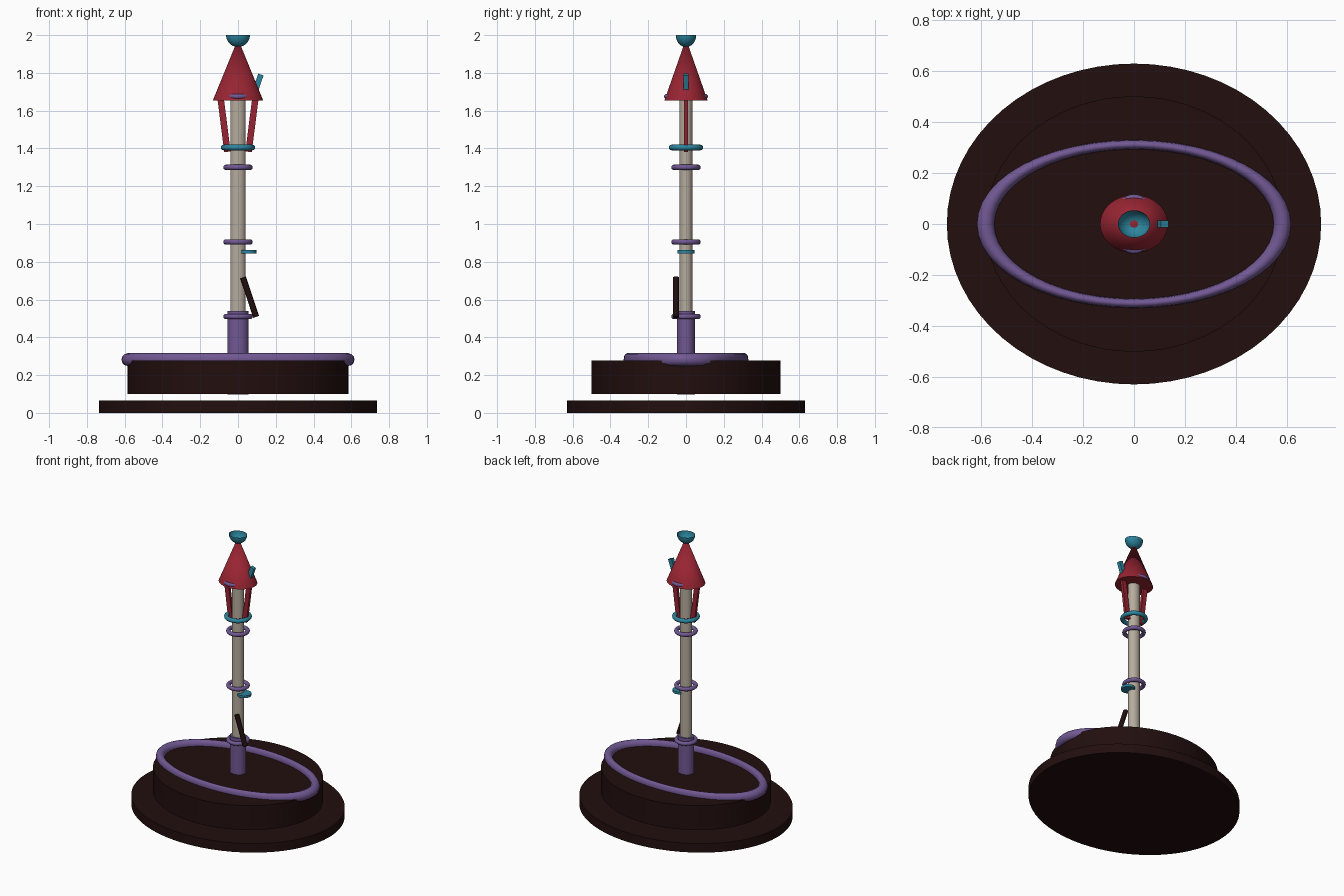
import bpy, bmesh, math
from mathutils import Vector

if "Cube" in bpy.data.objects:
    bpy.data.objects.remove(bpy.data.objects["Cube"])


def material(name, rgb):
    m = bpy.data.materials.new(name)
    m.diffuse_color = (*rgb, 1)
    m.use_nodes = True
    m.node_tree.nodes["Principled BSDF"].inputs["Base Color"].default_value = m.diffuse_color
    return m


DARK = material("dark_brown", (0.016, 0.0045, 0.0045))
RED = material("deep_red", (0.31, 0.018, 0.032))
PURPLE = material("purple", (0.165, 0.098, 0.29))
TEAL = material("teal", (0.026, 0.235, 0.34))
STONE = material("warm_stone", (0.47, 0.41, 0.34))
SQUASH = 0.857  # the round parts are slightly narrower front to back


def finish(name, mat, angle=35):
    ob = bpy.context.object
    ob.name = name
    ob.data.materials.append(mat)
    bpy.ops.object.transform_apply(location=False, rotation=False, scale=True)
    bpy.ops.object.shade_smooth_by_angle(angle=math.radians(angle))
    return ob


def drum(name, mat, r, z0, z1, squash=SQUASH, x=0, top=None, sides=64):
    bpy.ops.mesh.primitive_cone_add(vertices=sides, radius1=r, radius2=r if top is None else top,
                                    depth=z1 - z0, location=(x, 0, (z0 + z1) / 2))
    bpy.context.object.scale.y = squash
    return finish(name, mat)


def ring(name, mat, major, minor, z, sx=1, sy=1):
    bpy.ops.mesh.primitive_torus_add(major_radius=major, minor_radius=minor, major_segments=48,
                                     minor_segments=12, location=(0, 0, z))
    bpy.context.object.scale = (sx, sy, 1)
    return finish(name, mat, 60)


def bar(name, mat, a, b, wx, wy, rounded=False):
    """Box or rod running from point a to point b."""
    a, b = Vector(a), Vector(b)
    mid, d = (a + b) / 2, b - a
    if rounded:
        bpy.ops.mesh.primitive_cylinder_add(vertices=20, radius=0.5, depth=1, location=mid)
    else:
        bpy.ops.mesh.primitive_cube_add(size=1, location=mid)
    ob = bpy.context.object
    ob.scale = (wx, wy, d.length)
    ob.rotation_euler.y = math.atan2(d.x, d.z)
    return finish(name, mat)


# Stepped base and the large oval ring
drum("base_plate", DARK, 0.735, 0, 0.066)
drum("base_drum", DARK, 0.585, 0.10, 0.277)
ring("base_ring", PURPLE, 0.583, 0.034, 0.282, sy=0.535)

# Shaft
drum("lower_sleeve", PURPLE, 0.055, 0.097, 0.54, sides=32)
drum("pole", STONE, 0.041, 0.098, 1.70, sides=32)
for i, z in enumerate((0.51, 0.905, 1.30)):
    ring(f"pole_ring_{i + 1}", PURPLE, 0.064, 0.014, z)
ring("collar_ring", TEAL, 0.076, 0.015, 1.405)

# Small fittings on the shaft
drum("side_disc", TEAL, 0.046, 0.845, 0.862, squash=1, x=0.051, sides=32)
bar("leaning_rod", DARK, (0.096, -0.053, 0.508), (0.027, -0.053, 0.717), 0.032, 0.034, True)

# Struts under the roof
for side, s in (("left", -1), ("right", 1)):
    bar(f"{side}_strut", RED, (s * 0.056, 0, 1.382), (s * 0.092, 0, 1.665), 0.034, 0.02)

# Roof cone, its trim and the peg
drum("roof_cone", RED, 0.133, 1.655, 1.98, top=0)
ring("roof_trim", PURPLE, 0.104, 0.013, 1.675, sx=0.73)
bar("roof_peg", TEAL, (0.088, 0, 1.695), (0.121, 0, 1.791), 0.03, 0.026)

# Open bowl at the tip: lower half of a sphere
bpy.ops.mesh.primitive_uv_sphere_add(segments=32, ring_count=20, radius=0.063, location=(0, 0, 2.0))
bowl = bpy.context.object
bm = bmesh.new()
bm.from_mesh(bowl.data)
bmesh.ops.delete(bm, geom=[v for v in bm.verts if v.co.z > 0.001], context='VERTS')
bm.to_mesh(bowl.data)
bm.free()
bowl.scale.y = SQUASH
finish("finial_bowl", TEAL)
